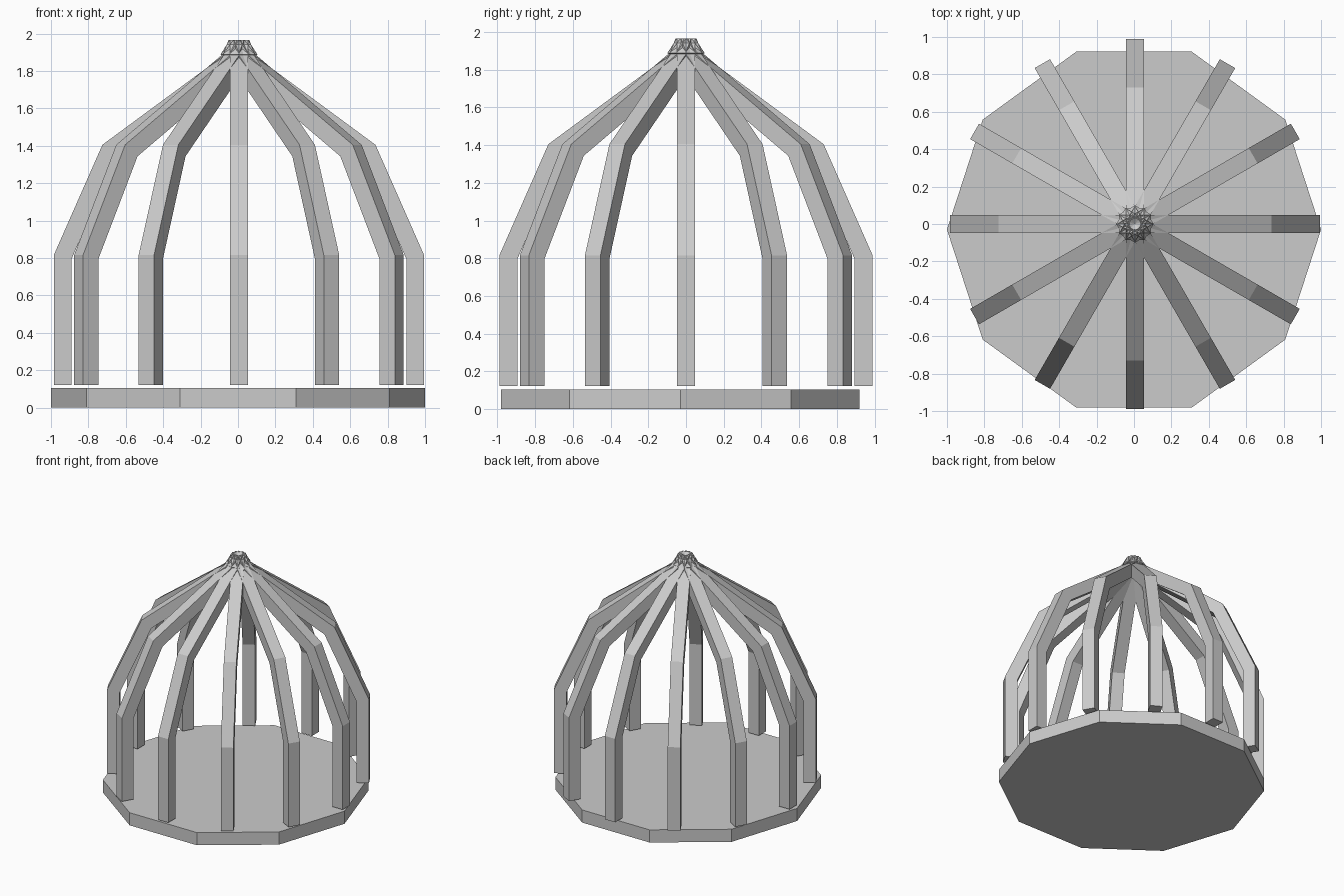
import bpy, bmesh, math
from mathutils import Vector, Matrix

if "Cube" in bpy.data.objects:
    bpy.data.objects.remove(bpy.data.objects["Cube"])

# Ten-sided base slab
bpy.ops.mesh.primitive_cylinder_add(vertices=10, radius=1.0, depth=0.105,
                                    location=(0, -0.03, 0.0525),
                                    rotation=(0, 0, math.pi / 2))
bpy.context.object.name = "base_slab"

# Bent rib: outer edge as (radius, height), with a square mitred section
OUTER = [(0.99, 0.122), (0.99, 0.815), (0.73, 1.405), (-0.03, 1.965)]
THICK, WIDTH = 0.095, 0.095


def inset(points, t):
    """Offset a polyline inward with mitred corners."""
    pts = [Vector(p) for p in points]
    normals = []
    for a, b in zip(pts, pts[1:]):
        d = (b - a).normalized()
        normals.append(Vector((-d.y, d.x)))
    result = []
    for i, p in enumerate(pts):
        n0 = normals[max(i - 1, 0)]
        n1 = normals[min(i, len(normals) - 1)]
        m = (n0 + n1).normalized()
        result.append(p + m * t / m.dot(n0))
    return result


def rib_mesh():
    bm = bmesh.new()
    rings = []
    for o, i in zip(OUTER, inset(OUTER, THICK)):
        h = WIDTH / 2
        rings.append([bm.verts.new(c) for c in (
            (o[0], -h, o[1]), (o[0], h, o[1]), (i[0], h, i[1]), (i[0], -h, i[1]))])
    for a, b in zip(rings, rings[1:]):
        for k in range(4):
            n = (k + 1) % 4
            bm.faces.new((a[k], a[n], b[n], b[k]))
    bm.faces.new(rings[0])
    bm.faces.new(rings[-1])
    bmesh.ops.recalc_face_normals(bm, faces=bm.faces)
    mesh = bpy.data.meshes.new("rib")
    bm.to_mesh(mesh)
    bm.free()
    return mesh


# Twelve ribs crossing at the crown
mesh = rib_mesh()
for k in range(12):
    rib = bpy.data.objects.new(f"rib_{k + 1}", mesh)
    rib.location = (0.005, 0, 0)
    rib.rotation_euler = (0, 0, math.radians(30 * k))
    bpy.context.collection.objects.link(rib)
